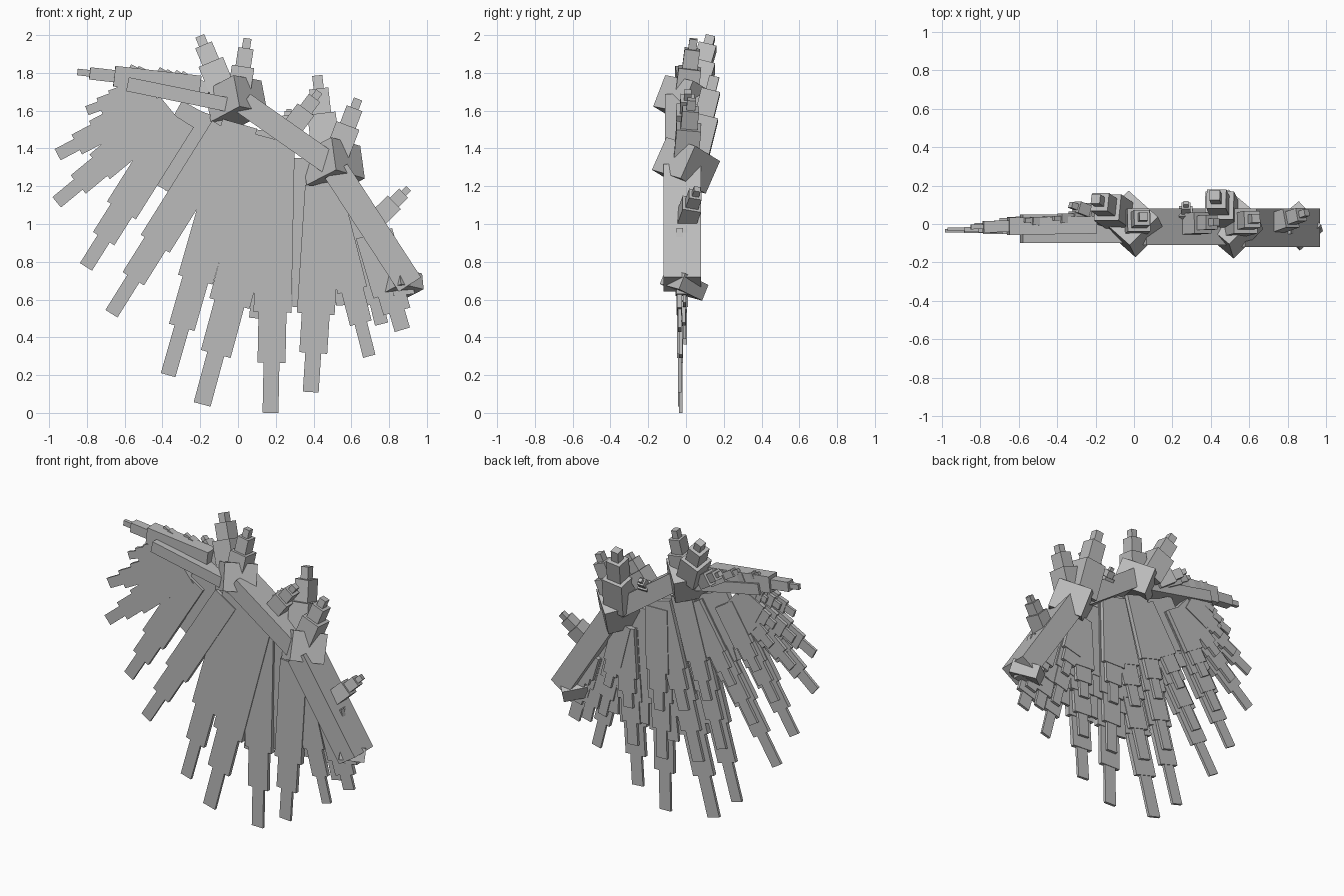
import bpy
from mathutils import Vector, Matrix, Euler
from math import radians

if "Cube" in bpy.data.objects:
    bpy.data.objects.remove(bpy.data.objects["Cube"])

grey = bpy.data.materials.new("plain grey")
grey.use_nodes = True
grey.diffuse_color = (0.5, 0.5, 0.5, 1)
grey.node_tree.nodes["Principled BSDF"].inputs["Base Color"].default_value = (0.5, 0.5, 0.5, 1)

CORNERS = [(x, y, z) for x in (-.5, .5) for y in (-.5, .5) for z in (-.5, .5)]
FACES = [(0, 1, 3, 2), (4, 6, 7, 5), (0, 4, 5, 1), (2, 3, 7, 6), (0, 2, 6, 4), (1, 5, 7, 3)]


def frame(axis):
    """Rotation whose z follows the axis and whose y stays near world y."""
    z = axis.normalized()
    x = Vector((0, 1, 0)).cross(z).normalized()
    return Matrix((x, z.cross(x), z)).transposed()


def boxes(name, parts):
    """One object from (centre, size, rotation) boxes."""
    verts, faces = [], []
    for centre, size, rot in parts:
        n = len(verts)
        verts += [centre + rot @ Vector(a * b for a, b in zip(c, size)) for c in CORNERS]
        faces += [tuple(i + n for i in f) for f in FACES]
    mesh = bpy.data.meshes.new(name)
    mesh.from_pydata(verts, [], faces)
    mesh.materials.append(grey)
    obj = bpy.data.objects.new(name, mesh)
    bpy.context.collection.objects.link(obj)
    return obj


def stepped(name, root, tip, steps):
    """Stepped stack; each step is (start, end, width, depth)."""
    root, tip = Vector(root), Vector(tip)
    axis = tip - root
    rot = frame(axis)
    boxes(name, [(root + axis * (a + b) / 2, (w, d, axis.length * (b - a)), rot)
                 for a, b, w, d in steps])


def feather(name, root, tip, width, y, reach=1.0):
    r = Vector((root[0], y, root[1]))
    t = r.lerp(Vector((tip[0], y, tip[1])), reach)
    stepped(name, r, t, [(0, .62, width, .034), (.6, .81, width * .74, .026),
                         (.8, 1, width * .42, .018)])


def spike(name, root, tip, width):
    stepped(name, root, tip, [(0, .52, width, width), (.5, .83, width * .68, width * .68),
                              (.81, 1, width * .36, width * .36)])


# Long flight feathers, each backed by two shorter rows
LONG = [((-.45, 1.73), (-.80, 1.60), .12), ((-.42, 1.65), (-.955, 1.367), .16),
        ((-.36, 1.61), (-.96, 1.115), .17), ((-.31, 1.56), (-.805, .773), .18),
        ((-.06, 1.50), (-.67, .525), .18), ((.01, 1.53), (-.37, .20), .19),
        ((.19, 1.45), (-.19, .045), .22), ((.20, 1.40), (.172, 0), .20),
        ((.455, 1.2), (.385, .11), .20), ((.46, 1.22), (.695, .30), .16),
        ((.72, .95), (.87, .44), .20)]
for i, (root, tip, width) in enumerate(LONG):
    feather(f"long_feather_{i}", root, tip, width, -.034 + .006 * (i % 2))
    feather(f"middle_feather_{i}", root, tip, width * .92, -.008 + .005 * (i % 2), .74)
    feather(f"short_feather_{i}", root, tip, width * .84, .018 + .005 * (i % 2), .5)

# Filler feathers between the long ones
FILL = [((.10, 1.5), (-.03, .66), .20), ((.20, 1.4), (.10, .50), .20),
        ((.33, 1.35), (.33, .56), .20), ((.54, 1.2), (.56, .57), .20),
        ((.62, 1.05), (.76, .47), .17), ((-.2, 1.6), (-.42, 1.2), .22),
        ((-.15, 1.58), (-.35, 1.05), .22)]
for i, (root, tip, width) in enumerate(FILL):
    feather(f"filler_feather_{i}", root, tip, width, -.012)

# Leading feather at the wing tip
stepped("leading_feather", (-.2, -.005, 1.73), (-.85, -.015, 1.805),
        [(0, .7, .11, .09), (.69, .9, .065, .06), (.88, 1, .035, .025)])

# Arm beams
BEAMS = [("outer_beam", (-.02, 1.625), (-.585, 1.74), .075, .15, -.025),
         ("middle_beam", (.03, 1.64), (.5, 1.31), .12, .19, -.015),
         ("inner_beam", (.52, 1.28), (.91, .68), .14, .20, -.02)]
for name, a, b, width, depth, y in BEAMS:
    stepped(name, (a[0], y, a[1]), (b[0], y, b[1]), [(0, 1, width, depth)])

# Tilted joint blocks
JOINTS = [("wrist_joint", (-.01, 0, 1.65), (.21, .22, .18), (-22, 8, 45)),
          ("elbow_joint", (.505, 0, 1.31), (.22, .22, .19), (-22, 12, 45)),
          ("shoulder_joint", (.86, -.01, .68), (.16, .18, .09), (-20, 10, 40))]
for name, centre, size, turn in JOINTS:
    rot = Euler([radians(a) for a in turn]).to_matrix()
    boxes(name, [(Vector(centre), size, rot)])

# Stepped spikes along the arm
SPIKES = [((-.07, .04, 1.68), (-.20, .13, 1.99), .14), ((0, 0, 1.66), (.05, .04, 1.98), .12),
          ((.47, .04, 1.34), (.42, .15, 1.78), .15), ((.52, 0, 1.36), (.635, .03, 1.66), .13),
          ((.28, 0, 1.50), (.43, .01, 1.70), .11), ((.27, .02, 1.50), (.27, .11, 1.60), .07),
          ((.73, 0, 1.02), (.90, .06, 1.185), .10),
          ((-.15, .03, 1.68), (-.33, .10, 1.80), .09), ((-.22, .03, 1.70), (-.42, .03, 1.82), .07),
          ((-.35, 0, 1.73), (-.57, .02, 1.835), .06), ((.93, -.02, .66), (.72, -.03, .64), .06)]
for i, (root, tip, width) in enumerate(SPIKES):
    spike(f"arm_spike_{i}", root, tip, width)
